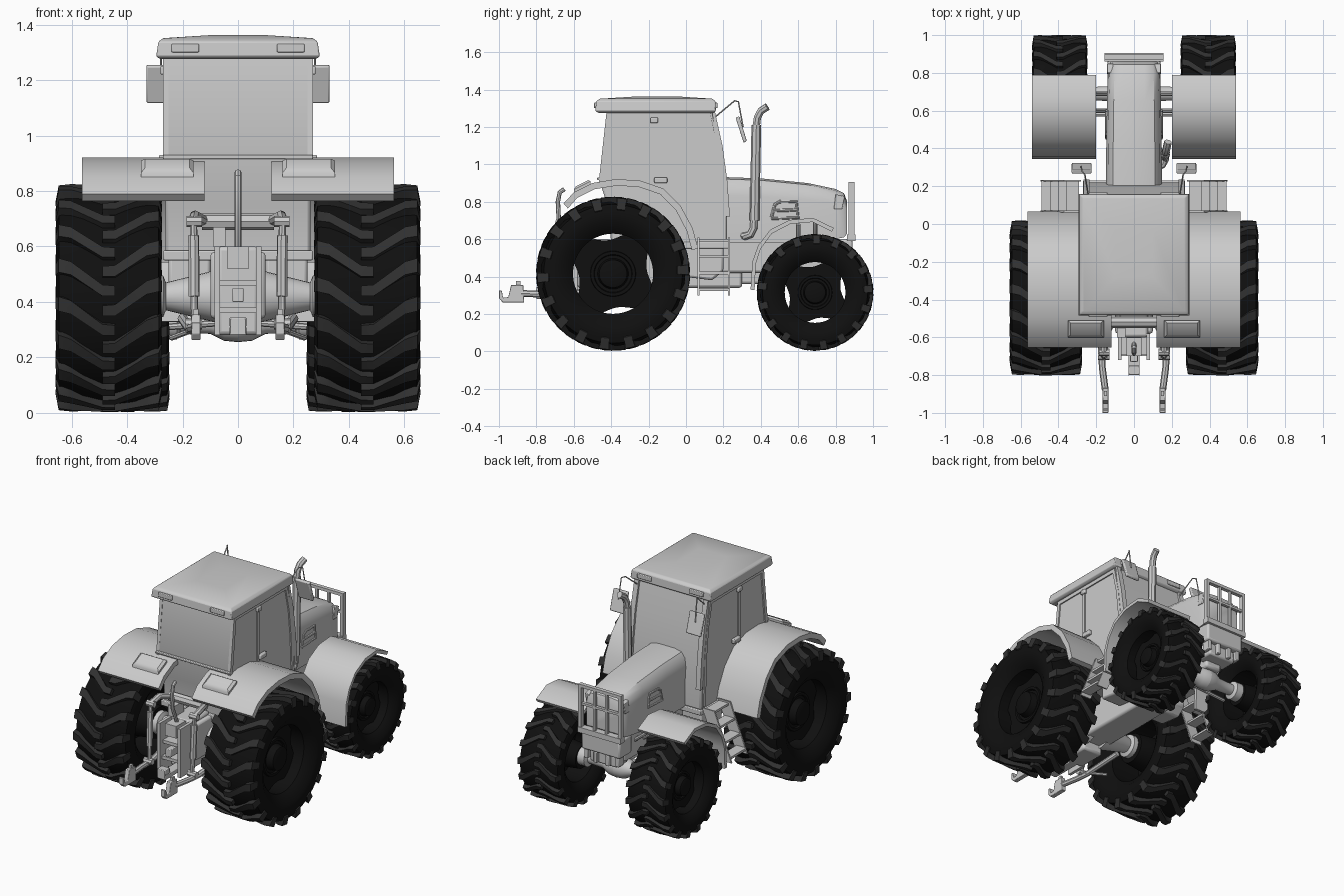
import bpy, bmesh
from math import sin, cos, pi, radians
from mathutils import Vector

if "Cube" in bpy.data.objects:
    bpy.data.objects.remove(bpy.data.objects["Cube"])


def material(name, v):
    m = bpy.data.materials.new(name)
    m.diffuse_color = (v, v, v, 1)
    m.use_nodes = True
    m.node_tree.nodes["Principled BSDF"].inputs["Base Color"].default_value = m.diffuse_color
    return m


RUBBER, TREAD = material("rubber", 0.005), material("tread", 0.03)


def finish(ob, mirror=False, bevel=0, mat=None):
    bpy.ops.object.select_all(action='DESELECT')
    ob.select_set(True)
    bpy.context.view_layer.objects.active = ob
    bpy.ops.object.shade_smooth_by_angle(angle=radians(35))
    if bevel:
        b = ob.modifiers.new("bevel", 'BEVEL')
        b.width, b.segments, b.limit_method = bevel, 2, 'ANGLE'
    if mirror:
        ob.modifiers.new("mirror", 'MIRROR').use_mirror_merge = False
    if mat:
        ob.data.materials.append(mat)
    return ob


def build(name, verts, faces, **kw):
    me = bpy.data.meshes.new(name)
    me.from_pydata([tuple(v) for v in verts], [], faces)
    bm = bmesh.new()
    bm.from_mesh(me)
    bmesh.ops.remove_doubles(bm, verts=bm.verts, dist=1e-5)
    bmesh.ops.recalc_face_normals(bm, faces=bm.faces)
    bm.to_mesh(me)
    bm.free()
    ob = bpy.data.objects.new(name, me)
    bpy.context.collection.objects.link(ob)
    return finish(ob, **kw)


def ring_faces(n, m, o=0, closed=False):
    """Quads between n rings of m points; capped unless closed."""
    f = [(o + i * m + j, o + i * m + (j + 1) % m, o + (i + 1) % n * m + (j + 1) % m, o + (i + 1) % n * m + j)
         for i in range(n if closed else n - 1) for j in range(m)]
    if not closed:
        f += [tuple(range(o, o + m)), tuple(range(o + (n - 1) * m, o + n * m))]
    return f


def loft(name, rings, closed=False, **kw):
    return build(name, [p for r in rings for p in r], ring_faces(len(rings), len(rings[0]), 0, closed), **kw)


def prism(name, yz, x0, x1, **kw):
    return loft(name, [[(x, y, z) for y, z in yz] for x in (x0, x1)], **kw)


def boxes(name, items, **kw):
    v, f = [], []
    for x0, x1, y0, y1, z0, z1 in items:
        f += ring_faces(2, 4, len(v))
        v += [(x, y, z) for z in (z0, z1) for x, y in ((x0, y0), (x1, y0), (x1, y1), (x0, y1))]
    return build(name, v, f, **kw)


def tubes(name, paths, r, **kw):
    cu = bpy.data.curves.new(name, 'CURVE')
    cu.dimensions, cu.bevel_depth, cu.bevel_resolution, cu.use_fill_caps = '3D', r, 2, True
    for p in paths:
        s = cu.splines.new('POLY')
        s.points.add(len(p) - 1)
        for q, c in zip(s.points, p):
            q.co = (*c, 1)
    ob = bpy.data.objects.new(name, cu)
    bpy.context.collection.objects.link(ob)
    bpy.ops.object.select_all(action='DESELECT')
    ob.select_set(True)
    bpy.context.view_layer.objects.active = ob
    bpy.ops.object.convert(target='MESH')
    return finish(bpy.context.object, **kw)


def lathe(name, cy, cz, prof, closed=False, seg=48, **kw):
    rings = [[(x, cy + r * cos(2 * pi * j / seg), cz + r * sin(2 * pi * j / seg)) for j in range(seg)] for x, r in prof]
    return loft(name, rings, closed, **kw)


def fender(name, outer, centre, t, x0, x1):
    """Curved sheet following a side profile."""
    rings = []
    for p in outer:
        q = Vector(p) + (Vector(centre) - Vector(p)).normalized() * t
        rings.append([(x0, *p), (x1, *p), (x1, *q), (x0, *q)])
    return loft(name, rings, mirror=True)


# wheels: tyre carcass, chevron lugs, pierced disc and hub
def wheel(tag, cx, cy, R, W, lugs, cz):
    h = W / 2
    half = [(.8, .56), (.97, .68), (1, .8), (.94, .9), (.5, .935)]
    prof = [(.72, .52)] + half + [(-a, b) for a, b in reversed(half)] + [(-.72, .52)]
    lathe(tag + "_tyre", cy, cz, [(cx + a * h, b * R) for a, b in prof], True, 60, mirror=True, mat=RUBBER)
    v, f = [], []
    for s in (1, -1):
        for k in range(lugs):
            t0 = 2 * pi * (k + (.5 if s > 0 else 0)) / lugs - .12
            f += ring_faces(5, 4, len(v))
            for d, dt, top, bd, bot, w in ((1.01, 0, .84, .9, .8, .06), (.95, 0, .985, .86, .88, .065),
                                           (.72, .03, .995, .72, .91, .06), (.12, .23, 1, .12, .92, .05),
                                           (-.12, .235, 1, -.12, .92, .045)):
                for dd, r, sg in ((d, top, -1), (d, top, 1), (bd, bot, 1), (bd, bot, -1)):
                    a = t0 + dt + sg * w
                    v.append((cx + s * dd * h, cy + r * R * cos(a), cz + r * R * sin(a)))
    build(tag + "_tread_lugs", v, f, mirror=True, mat=TREAD)
    rings = []
    for x in (.25, .35):
        ring = []
        for j in range(96):
            d = ((j * 3.75 - 8 + 45) % 90 - 45) / 24
            r = R * (.53 - .09 * max(0, 1 - d * d))
            a = radians(j * 3.75)
            ring.append((cx + x * h, cy + r * cos(a), cz + r * sin(a)))
        rings.append(ring)
    loft(tag + "_disc", rings, mirror=True, mat=RUBBER)
    lathe(tag + "_hub", cy, cz, [(cx + a * h, b * R) for a, b in
          ((-.85, 0), (-.85, .24), (.3, .3), (.42, .29), (.42, .25), (.36, .24), (.36, .2), (.6, .18), (.64, .13), (.64, 0))],
          mirror=True, mat=RUBBER)


wheel("rear_wheel", .466, -.39, .412, .38, 18, .415)
wheel("front_wheel", .393, .69, .312, .29, 17, .315)

# mudguards and rear lamps
fender("rear_fender", [(-.655, .79), (-.6, .85), (-.5, .9), (-.38, .92), (-.25, .915), (-.12, .87), (-.03, .78),
                       (.035, .66), (.065, .55)], (-.35, .45), .035, .12, .563)
fender("front_fender", [(.345, .33), (.355, .48), (.385, .565), (.45, .65), (.555, .703), (.68, .713), (.79, .66)],
       (.6, .3), .022, .2, .54)
loft("rear_lamp", [[(x, y, z + .5 * (y + .555)) for x, y in ((.255 - w, -.555 - d), (.255 + w, -.555 - d),
     (.255 + w, -.555 + d), (.255 - w, -.555 + d))] for w, d, z in ((.095, .045, .855), (.095, .045, .887),
     (.08, .032, .9))], mirror=True)

# cab with pillars, window frames and handles
prism("cab", [(-.42, 1.29), (.14, 1.29), (.18, 1.1), (.205, .92), (.22, .75), (.22, .58), (-.4, .56), (-.41, .75),
              (-.465, .92)], -.262, .262, bevel=.012)
boxes("window_rail", [(.25, .27, -.41, .13, 1.25, 1.28)], mirror=True)
for tag, yz in (("front_pillar", [(.105, 1.28), (.128, 1.28), (.168, 1.1), (.19, .92), (.205, .6), (.18, .6), (.167, .92), (.147, 1.1)]),
                ("middle_pillar", [(-.182, 1.27), (-.16, 1.27), (-.16, .88), (-.182, .88)]),
                ("rear_pillar", [(-.425, 1.28), (-.4, 1.28), (-.442, .9), (-.467, .9)])):
    prism(tag, yz, .25, .27, mirror=True)
boxes("door_hardware", [(.26, .285, -.17, -.1, .9, .93), (.26, .28, -.19, -.15, 1.22, 1.25)], mirror=True, bevel=.005)
boxes("rear_window_sill", [(-.27, .27, -.475, -.44, .915, .93)], bevel=.004)
boxes("cab_floor", [(-.27, .27, -.42, .23, .55, .585)], bevel=.005)
prism("windshield_pillar", [(.14, 1.28), (.155, 1.28), (.195, 1.1), (.22, .92), (.235, .72), (.21, .72)],
      .235, .268, mirror=True)

# roof and its lamps
loft("roof", [[(-w, a, z), (w, a, z), (w, b, z), (-w, b, z)] for w, a, b, z in
     ((.28, -.465, .145, 1.275), (.295, -.485, .16, 1.285), (.287, -.48, .157, 1.338), (.27, -.46, .14, 1.351),
      (.1, -.28, -.03, 1.362))], bevel=.005)
boxes("roof_lamp", [(.14, .24, -.492, -.47, 1.3, 1.33), (.14, .24, .14, .168, 1.3, 1.33)], mirror=True, bevel=.004)

# engine hood, lofted along its length
sec = [(-1, 0), (-1, .72), (-.93, .88), (-.75, .97), (-.4, 1), (.4, 1), (.75, .97), (.93, .88), (1, .72), (1, 0)]
loft("hood", [[(w * a, y, z0 + (z1 - z0) * b) for a, b in sec] for y, w, z0, z1 in
     ((.2, .148, .58, .932), (.4, .147, .58, .925), (.65, .143, .58, .9), (.8, .138, .6, .868), (.845, .132, .61, .845),
      (.862, .12, .63, .8))])
vent = [(.455, .71), (.475, .785), (.5, .8), (.59, .8), (.6, .715)]
tubes("hood_vent", [[(.144, y, z) for y, z in vent + vent[:1]], [(.144, .465, .752), (.144, .595, .757)]], .009, mirror=True)
prism("headlamp", [(.79, .76), (.835, .76), (.85, .83), (.8, .84)], .11, .142, mirror=True, bevel=.004)

# front guard, bumper weight and nose brackets
boxes("front_guard", [(-.155, -.135, .87, .9, .59, .905), (.135, .155, .87, .9, .59, .905),
                      (-.155, .155, .872, .898, .885, .905), (-.14, .14, .875, .895, .77, .785),
                      (-.05, -.035, .875, .895, .6, .89), (.035, .05, .875, .895, .6, .89),
                      (-.155, .155, .86, .905, .59, .625)])
boxes("front_weight", [(-.14, .14, .76, .89, .48, .6), (-.1, .1, .74, .86, .4, .48)], bevel=.012)
boxes("nose_bracket", [(.03, .055, .84, .885, .41, .48), (.1, .125, .82, .88, .42, .5)], mirror=True, bevel=.004)

# chassis and axles
boxes("engine_block", [(-.115, .115, .18, .8, .42, .62)], bevel=.015)
boxes("gearbox", [(-.1, .1, -.58, .3, .34, .58), (-.075, .075, -.6, -.4, .28, .6), (-.06, .06, .25, .78, .36, .45)], bevel=.015)
prism("fuel_tank", [(-.02, .57), (.2, .57), (.2, .43), (.14, .38), (-.02, .4)], .1, .25, mirror=True, bevel=.012)
lathe("rear_axle", -.39, .42, [(.05, 0), (.05, .1), (.1, .09), (.2, .065), (.26, .05), (.27, .075), (.3, .075), (.3, 0)],
      seg=24, mirror=True)
lathe("front_axle", .69, .325, [(0, 0), (0, .07), (.05, .065), (.1, .04), (.21, .036), (.22, .06), (.27, .06), (.27, 0)],
      seg=24, mirror=True)
tubes("fender_stay", [[(.1, .69, .52), (.2, .69, .6), (.24, .69, .69)], [(.1, .6, .5), (.2, .6, .58), (.24, .6, .68)]],
      .012, mirror=True)
tubes("steering_rod", [[(.0, .58, .33), (.25, .58, .31)]], .012, mirror=True)

# access ladders
boxes("ladder_tread", [(.29 + .043 * i, .36 + .043 * i, .07, .23, .585 - .087 * i, .6 - .087 * i) for i in range(4)], mirror=True)
for i, y in enumerate((.062, .224)):
    loft("ladder_rail_%d" % i, [[(.28, yy, .61), (.37, yy, .61), (.495, yy, .3), (.415, yy, .3)] for yy in (y, y + .01)],
         mirror=True)

# exhaust stack
tubes("exhaust_pipe", [[(.1, .29, .63), (.15, .315, .615), (.165, .345, .625), (.165, .362, .66), (.165, .366, .8),
                        (.165, .375, 1.2), (.167, .382, 1.25), (.172, .4, 1.285), (.18, .435, 1.308)]], .021)
tubes("exhaust_muffler", [[(.165, .366, .7), (.165, .376, 1.21)]], .026)

# mirrors on wire arms
prism("mirror", [(.265, 1.25), (.285, 1.257), (.325, 1.125), (.308, 1.115)], .225, .33, mirror=True, bevel=.006)
tubes("mirror_arm", [[(.24, .14, 1.24), (.26, .26, 1.34), (.275, .28, 1.335), (.28, .305, 1.2)]], .004, mirror=True)

# rear three-point hitch
tubes("lift_shaft", [[(-.13, -.52, .69), (.13, -.52, .69)]], .03)
tubes("lift_arm", [[(.12, -.52, .69), (.155, -.6, .71), (.16, -.68, .69)]], .02, mirror=True)
tubes("lift_rod", [[(.16, -.68, .69), (.157, -.7, .31)]], .013, mirror=True)
tubes("lift_rod_sleeve", [[(.16, -.685, .64), (.158, -.695, .42)], [(.13, -.68, .69), (.185, -.68, .69)],
                          [(.13, -.7, .32), (.19, -.7, .32)]], .02, mirror=True)
tubes("lower_link", [[(.2, -.4, .34), (.172, -.66, .3), (.168, -.76, .305), (.152, -.88, .31)]], .018, mirror=True)
prism("link_hook", [(-1, .325), (-.985, .325), (-.978, .287), (-.95, .29), (-.935, .355), (-.87, .355), (-.865, .262),
                    (-.98, .262), (-1, .285)], .136, .167, mirror=True, bevel=.003)
boxes("hook_latch", [(.143, .16, -.91, -.885, .35, .375)], mirror=True)
tubes("check_link", [[(.16, -.66, .3), (.24, -.55, .27)]], .01, mirror=True)
boxes("hitch_frame", [(-.085, -.065, -.72, -.58, .28, .6), (.065, .085, -.72, -.58, .28, .6), (-.08, .08, -.69, -.6, .46, .48),
                      (-.08, .08, -.7, -.6, .36, .38), (-.04, .04, -.7, -.6, .52, .6), (-.09, -.045, -.6, -.5, .6, .67)])
boxes("drawbar", [(-.03, .03, -.8, -.5, .28, .31), (-.03, .03, -.8, -.75, .31, .345), (-.02, .02, -.73, -.6, .4, .45)], bevel=.004)
tubes("top_link", [[(0, -.62, .56), (0, -.68, .7), (0, -.685, .8), (0, -.675, .85), (0, -.65, .868)]], .012)
